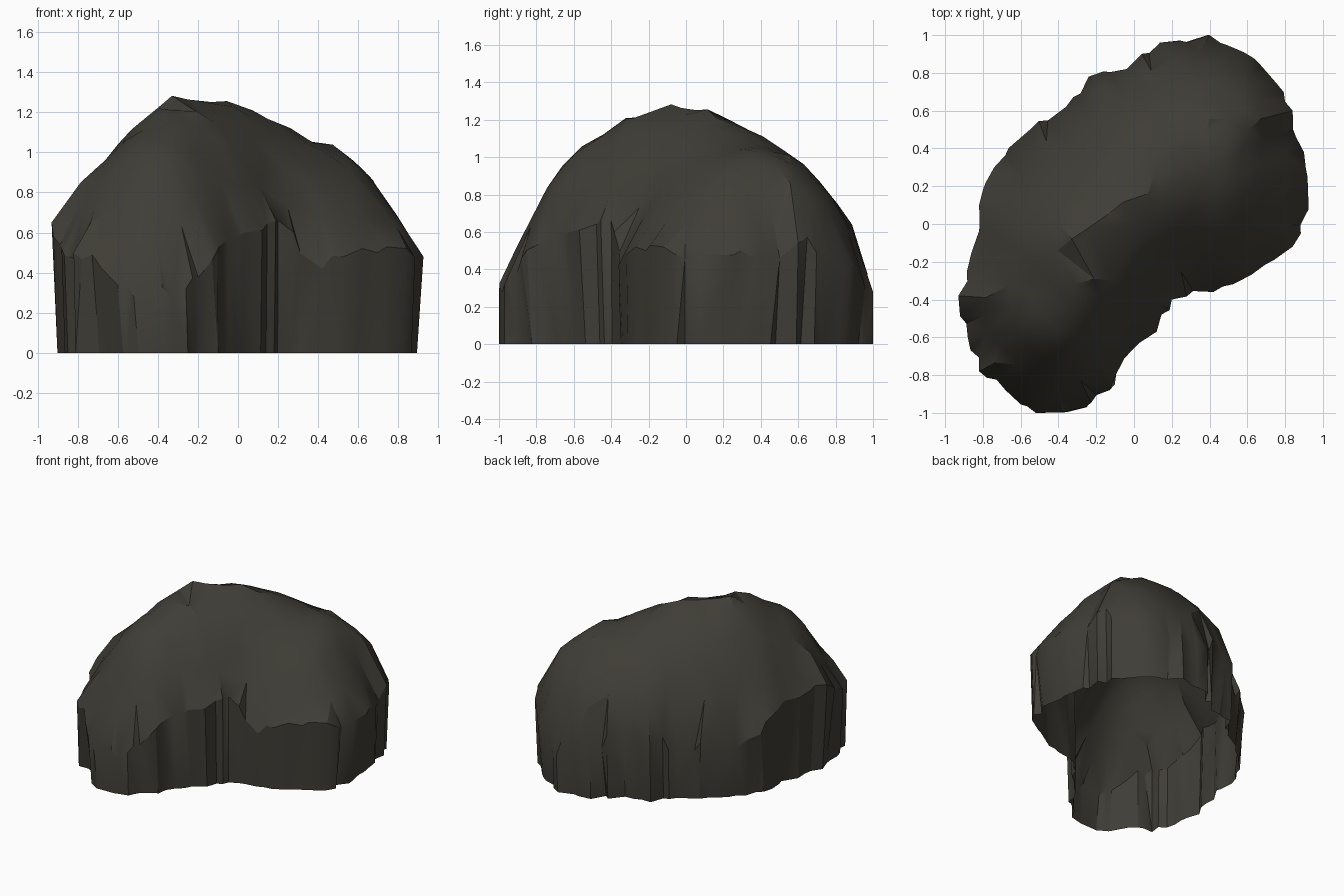
import bpy
import bmesh
import math
import random
from mathutils import Vector
from mathutils.geometry import delaunay_2d_cdt

random.seed(7)
if "Cube" in bpy.data.objects:
    bpy.data.objects.remove(bpy.data.objects["Cube"], do_unlink=True)

# Dark stone colour
stone = bpy.data.materials.new("dark_stone")
stone.use_nodes = True
colour = (0.050, 0.047, 0.037, 1)
stone.diffuse_color = colour
bsdf = stone.node_tree.nodes["Principled BSDF"]
bsdf.inputs["Base Color"].default_value = colour
bsdf.inputs["Roughness"].default_value = 0.9

# Outline of the broken rim, anticlockwise, with its height
rim_points = [Vector(p) for p in (
    (.40, 1, .28), (.58, .91, .42), (.75, .75, .5), (.84, .6, .54),
    (.90, .38, .46), (.925, .08, .48), (.84, -.12, .52), (.62, -.27, .52),
    (.42, -.36, .42), (.2, -.4, .66), (.12, -.57, .61), (-.05, -.71, .57),
    (-.13, -.88, .46), (-.26, -.97, .32), (-.52, -1, .28), (-.68, -.88, .42),
    (-.82, -.78, .5), (-.88, -.6, .52), (-.93, -.38, .65), (-.86, -.15, .62),
    (-.82, .1, .58), (-.74, .3, .44), (-.55, .5, .4), (-.36, .62, .42),
    (-.24, .78, .45), (-.04, .82, .53), (.14, .96, .36))]

# Crest line that the dome rises to
crest = [Vector(p) for p in (
    (-.37, -.42, 1.13), (-.31, -.24, 1.25), (-.28, -.1, 1.28),
    (-.06, .1, 1.25), (.14, .24, 1.16), (.36, .36, 1.06))]


def nearest_on_crest(p):
    best = None
    for a, b in zip(crest, crest[1:]):
        d = (b - a).xy
        t = max(0, min(1, (p - a).xy.dot(d) / d.length_squared))
        q = a.lerp(b, t)
        if best is None or (q - p).xy.length < (best - p).xy.length:
            best = q
    return best


def dome_point(p, u):
    """Point a share u of the way from rim to crest; fuller at the back end."""
    top = nearest_on_crest(p)
    fullness = max(0, min(1, (p.y - .3) / .4)) * .6
    soft = math.sin(u * math.pi / 2)
    full = math.sqrt(1 - (1 - u) ** 2)
    v = p.lerp(top, u)
    v.z = p.z + (top.z - p.z) * (soft + (full - soft) * fullness)
    return v


# Roughen the rim with two uneven points on every edge
rim = []
for a, b in zip(rim_points, rim_points[1:] + rim_points[:1]):
    rim.append(a)
    outward = Vector((b.y - a.y, a.x - b.x, 0)).normalized()
    first = random.uniform(.25, .55)
    for t in (first, first + random.uniform(.12, .3)):
        rim.append(a.lerp(b, t) + outward * random.uniform(-.015, .025)
                   + Vector((0, 0, random.uniform(-.05, .05))))

# Scatter well spaced points over the dome
points = list(rim)
for attempt in range(2500):
    i = random.randrange(len(rim))
    p = rim[i].lerp(rim[i - 1], random.random())
    v = dome_point(p, random.uniform(.08, 1))
    if all((v - q).xy.length > .085 for q in points):
        v.z += random.uniform(-.014, .014)
        points.append(v)

# Join the scattered points into stony facets inside the rim
loop = list(range(len(rim)))
flat, _, triangles, origins, _, _ = delaunay_2d_cdt(
    [p.xy for p in points], [], [loop], 1, 1e-5)
bm = bmesh.new()
dome = [bm.verts.new((v.x, v.y, points[o[0]].z))
        for v, o in zip(flat, origins)]
for tri in triangles:
    bm.faces.new([dome[i] for i in tri])

# Pleated wall below the rim, drawn in unevenly at the foot
rim_verts = {o[0]: v for v, o in zip(dome, origins)}
foot = []
for p in rim:
    shrink = 1 - random.uniform(.01, .06)
    foot.append(bm.verts.new((p.x * shrink, p.y if abs(p.y) > .95
                              else p.y * shrink, 0)))
for i in loop:
    j = (i + 1) % len(rim)
    bm.faces.new((foot[i], foot[j], rim_verts[j], rim_verts[i]))

bmesh.ops.triangulate(bm, faces=[f for f in bm.faces if len(f.verts) > 3])
bmesh.ops.recalc_face_normals(bm, faces=bm.faces[:])
if sum(f.normal.z * f.calc_area() for f in bm.faces) < 0:
    bmesh.ops.reverse_faces(bm, faces=bm.faces[:])

mesh = bpy.data.meshes.new("boulder_shell")
bm.to_mesh(mesh)
bm.free()
boulder = bpy.data.objects.new("boulder_shell", mesh)
bpy.context.collection.objects.link(boulder)
mesh.materials.append(stone)

bpy.context.view_layer.objects.active = boulder
boulder.select_set(True)
bpy.ops.object.shade_smooth_by_angle(angle=math.radians(30))
